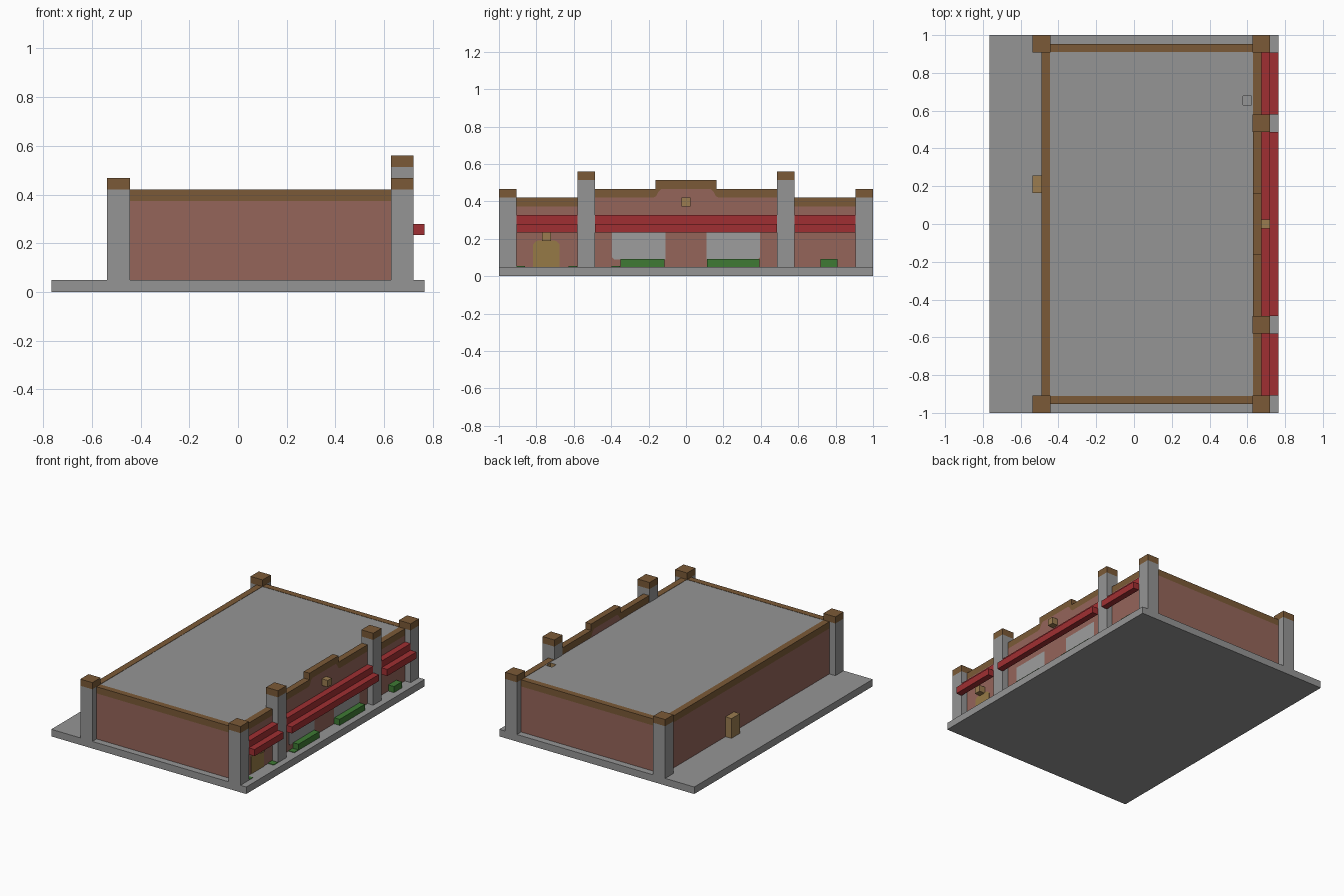
import bpy
import bmesh
from mathutils import Vector

if "Cube" in bpy.data.objects:
    bpy.data.objects.remove(bpy.data.objects["Cube"], do_unlink=True)


def material(name, r, g, b):
    """Flat material from 0-255 display values, stored as linear."""
    rgb = [((c / 255 + 0.055) / 1.055) ** 2.4 for c in (r, g, b)]
    m = bpy.data.materials.new(name)
    m.use_nodes = True
    m.diffuse_color = (*rgb, 1)
    m.node_tree.nodes["Principled BSDF"].inputs["Base Color"].default_value = (*rgb, 1)
    return m


stone = material("grey stone", 149, 149, 149)
glass = material("pale window", 157, 157, 157)
brick = material("red brick", 149, 101, 90)
wood = material("brown trim", 123, 90, 55)
red = material("red awning", 160, 47, 50)
green = material("green leaves", 62, 122, 52)
tan = material("tan wood", 155, 124, 80)
door_tan = material("door ochre", 150, 122, 70)


def finish(name, bm, *mats):
    bmesh.ops.recalc_face_normals(bm, faces=bm.faces)
    mesh = bpy.data.meshes.new(name)
    bm.to_mesh(mesh)
    bm.free()
    for m in mats:
        mesh.materials.append(m)
    ob = bpy.data.objects.new(name, mesh)
    bpy.context.collection.objects.link(ob)
    return ob


def box_mesh(x, y, z):
    bm = bmesh.new()
    bmesh.ops.create_cube(bm, size=1)
    for v in bm.verts:
        v.co = [lo + (c + 0.5) * (hi - lo) for c, (lo, hi) in zip(v.co, (x, y, z))]
    return bm


def box(name, x, y, z, mat):
    return finish(name, box_mesh(x, y, z), mat)


def panel(name, profile, x, mat):
    """Extrude a (y, z) outline along x."""
    bm = bmesh.new()
    face = bm.faces.new([bm.verts.new((x[0], y, z)) for y, z in profile])
    ext = bmesh.ops.extrude_face_region(bm, geom=[face])
    verts = [g for g in ext["geom"] if isinstance(g, bmesh.types.BMVert)]
    bmesh.ops.translate(bm, verts=verts, vec=(x[1] - x[0], 0, 0))
    return finish(name, bm, mat)


def mirrored(right):
    """Complete a symmetric outline from its +y half."""
    return right + [(-y, z) for y, z in reversed(right)]


def span(side, lo, hi):
    return tuple(sorted((side * lo, side * hi)))


# Shared levels and depths
FLOOR, EAVE, TOP, CREST, PEAK = 0.05, 0.373, 0.42, 0.467, 0.513
FRONT = (0.63, 0.675)
LEDGE = (0.675, 0.72)
PILLAR = (0.627, 0.72)

# Ground slab and brick body
box("ground_slab", (-0.765, 0.765), (-1, 1), (0, FLOOR), stone)
box("brick_walls", (-0.49, 0.675), (-0.953, 0.953), (FLOOR, EAVE), brick)

# Flat roof with a small square recess
bm = box_mesh((-0.445, 0.63), (-0.91, 0.91), (EAVE, TOP - 0.002))
for axis, cuts in ((Vector((1, 0, 0)), (0.577, 0.623)), (Vector((0, 1, 0)), (0.63, 0.677))):
    for c in cuts:
        bmesh.ops.bisect_plane(bm, geom=bm.verts[:] + bm.edges[:] + bm.faces[:],
                               plane_co=axis * c, plane_no=axis)
hatch = min((f for f in bm.faces if f.normal.z > 0.5),
            key=lambda f: (f.calc_center_median() - Vector((0.6, 0.653, TOP))).length)
ext = bmesh.ops.extrude_face_region(bm, geom=[hatch])["geom"]
floor = [g for g in ext if isinstance(g, bmesh.types.BMFace)]
bmesh.ops.translate(bm, verts=[g for g in ext if isinstance(g, bmesh.types.BMVert)],
                    vec=(0, 0, -0.04))
if hatch.is_valid:
    bmesh.ops.delete(bm, geom=[hatch], context='FACES_ONLY')
for f in {f for e in floor[0].edges for f in e.link_faces} - set(floor):
    f.material_index = 1
finish("roof", bm, stone, tan)

# Trim, pillars and awnings, repeated on both sides
box("back_trim", (-0.49, -0.445), (-0.91, 0.91), (EAVE, TOP), wood)


def pillar(name, x, y, top):
    box(name, x, y, (FLOOR, top), stone)
    box(name + "_cap", x, y, (top, top + 0.047), wood)


def awning(name, y):
    box(name + "_upper", LEDGE, y, (0.28, 0.327), red)
    box(name + "_lower", (0.72, 0.765), y, (0.233, 0.28), red)


for side, label in ((-1, "right"), (1, "left")):
    box(label + "_trim", (-0.445, 0.63), span(side, 0.91, 0.953), (EAVE, TOP), wood)
    box(label + "_wing_trim", FRONT, span(side, 0.58, 0.907), (EAVE, TOP), wood)
    pillar(label + "_front_pillar", PILLAR, span(side, 0.907, 1), TOP)
    pillar(label + "_back_pillar", (-0.537, -0.443), span(side, 0.907, 1), TOP)
    pillar(label + "_middle_pillar", PILLAR, span(side, 0.487, 0.58), PEAK)
    awning(label + "_awning", span(side, 0.58, 0.907))
    # Window with a clipped outer bottom corner
    outline = [(0.11, 0.09), (0.385, 0.09), (0.396, 0.102), (0.396, 0.234), (0.11, 0.234)]
    panel(label + "_window", [(side * y, z) for y, z in outline], (0.672, 0.678), glass)
awning("middle_awning", (-0.487, 0.487))

# Stepped parapet over the middle of the facade
inner = [(0.487, TOP), (0.175, TOP), (0.16, 0.428), (0.145, 0.455), (0.13, CREST)]
panel("parapet_wall", mirrored([(0.487, EAVE)] + inner), FRONT, brick)
panel("parapet_trim", mirrored(inner[::-1])[:len(inner)]
      + [(0.487, CREST), (0.163, CREST), (0.163, PEAK), (-0.163, PEAK),
         (-0.163, CREST), (-0.487, CREST)] + [(-y, z) for y, z in inner], FRONT, wood)

# Doors
arch = [(0.07, FLOOR), (0.07, 0.17), (0.055, 0.187), (0.04, 0.191)]
panel("front_door", [(y - 0.747, z) for y, z in mirrored(arch)], (0.672, 0.678), door_tan)
box("back_door", (-0.537, -0.49), (0.163, 0.257), (FLOOR, 0.19), tan)

# Lamps
box("door_lamp", LEDGE, (-0.77, -0.723), (0.187, 0.233), tan)
box("parapet_lamp", LEDGE, (-0.023, 0.023), (EAVE, TOP), tan)

# Hedges and low ground plants
for i, y in enumerate(((-0.35, -0.115), (0.112, 0.393), (0.72, 0.81))):
    box(f"hedge_{i + 1}", LEDGE, y, (FLOOR, 0.093), green)
for i, y in enumerate((-0.885, -0.605, -0.375)):
    box(f"ground_plant_{i + 1}", LEDGE, (y - 0.023, y + 0.023), (FLOOR, FLOOR + 0.004), green)
